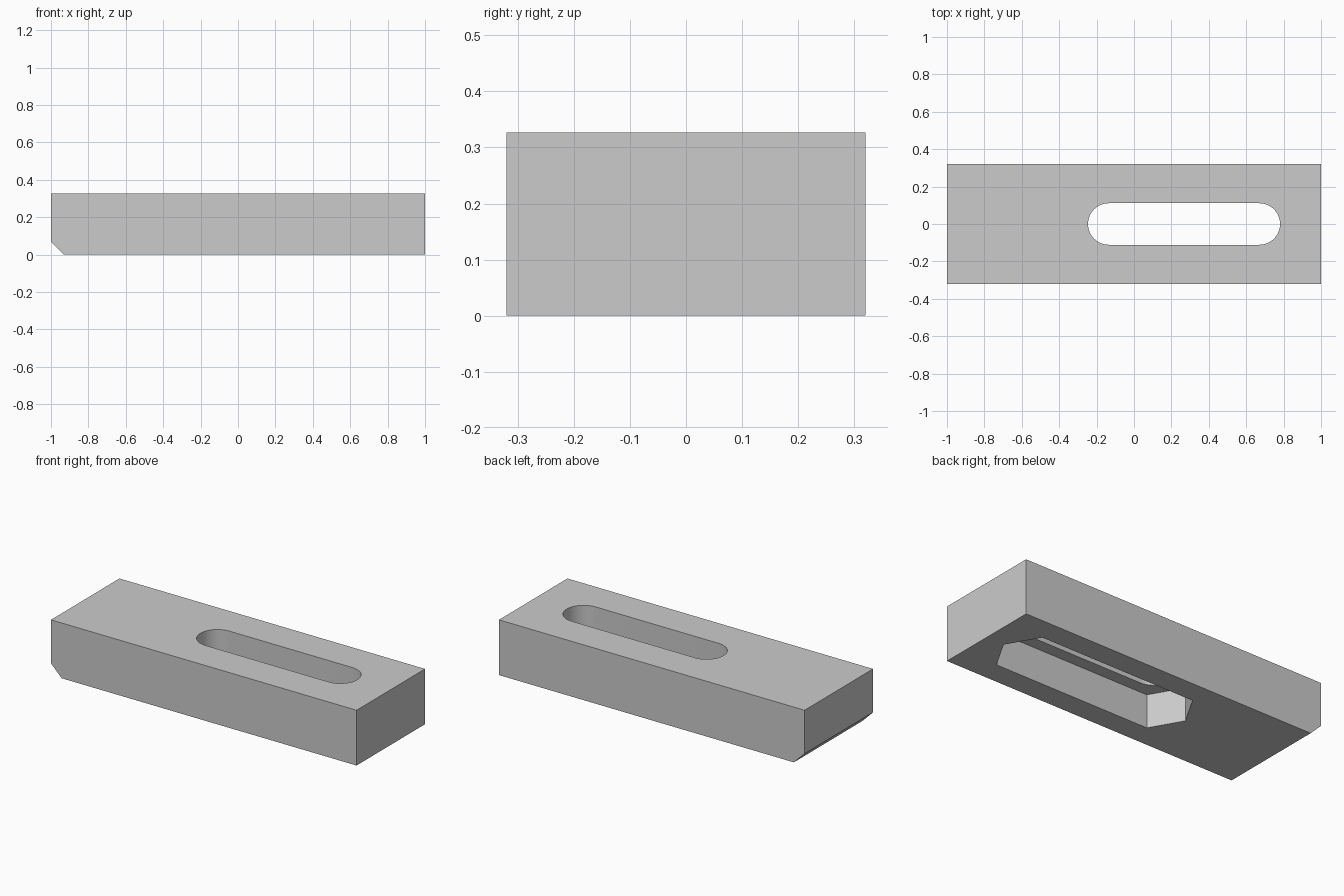
import bpy
import bmesh
from math import pi, cos, sin, radians
from mathutils import Vector

cube = bpy.data.objects.get("Cube")
if cube:
    bpy.data.objects.remove(cube, do_unlink=True)

LENGTH, WIDTH, HEIGHT = 2.0, 0.64, 0.327
CHAMFER = 0.07
SLOT_ENDS = (-0.135, 0.67)      # centres of the two rounded slot ends
SLOT_RADIUS = 0.111
POCKET_RADIUS = 0.185 / cos(pi / 6)
POCKET_DEPTH = 0.198

steel = bpy.data.materials.new("plain grey")
steel.use_nodes = True
grey = (0.6, 0.6, 0.6, 1.0)
steel.diffuse_color = grey
steel.node_tree.nodes["Principled BSDF"].inputs["Base Color"].default_value = grey


def prism(name, outline, sweep):
    """Extrude a closed outline of 3D points along a vector."""
    bm = bmesh.new()
    face = bm.faces.new([bm.verts.new(p) for p in outline])
    result = bmesh.ops.extrude_face_region(bm, geom=[face], use_keep_orig=True)
    moved = [g for g in result["geom"] if isinstance(g, bmesh.types.BMVert)]
    bmesh.ops.translate(bm, verts=moved, vec=Vector(sweep))
    bmesh.ops.recalc_face_normals(bm, faces=bm.faces)
    mesh = bpy.data.meshes.new(name)
    bm.to_mesh(mesh)
    bm.free()
    mesh.materials.append(steel)
    obj = bpy.data.objects.new(name, mesh)
    bpy.context.collection.objects.link(obj)
    return obj


def stretched(radius, steps, start, z):
    """Outline of a polygon pulled lengthwise between the slot end centres."""
    points = []
    for centre, base in ((SLOT_ENDS[1], -pi / 2), (SLOT_ENDS[0], pi / 2)):
        for i in range(steps + 1):
            a = base + start + (pi - 2 * start) * i / steps
            points.append((centre + radius * cos(a), radius * sin(a), z))
    return points


# Bar with one lower end edge chamfered
half = LENGTH / 2
profile = [(-half + CHAMFER, 0), (half, 0), (half, HEIGHT),
           (-half, HEIGHT), (-half, CHAMFER)]
bar = prism("slotted_bar", [(x, -WIDTH / 2, z) for x, z in profile], (0, WIDTH, 0))

# Round-ended through slot and the wider hex-ended pocket below it
cutters = [
    prism("hex_pocket_cutter", stretched(POCKET_RADIUS, 2, pi / 6, -0.1),
          (0, 0, POCKET_DEPTH + 0.1)),
    prism("slot_cutter", stretched(SLOT_RADIUS, 24, 0, -0.2), (0, 0, HEIGHT + 0.4)),
]

bpy.ops.object.select_all(action="DESELECT")
bar.select_set(True)
bpy.context.view_layer.objects.active = bar
for cutter in cutters:
    cutter.hide_render = True
    cut = bar.modifiers.new(cutter.name, "BOOLEAN")
    cut.operation = "DIFFERENCE"
    cut.solver = "EXACT"
    cut.object = cutter
    bpy.ops.object.modifier_apply(modifier=cut.name)
    bpy.data.objects.remove(cutter, do_unlink=True)

bpy.ops.object.shade_smooth_by_angle(angle=radians(30))
